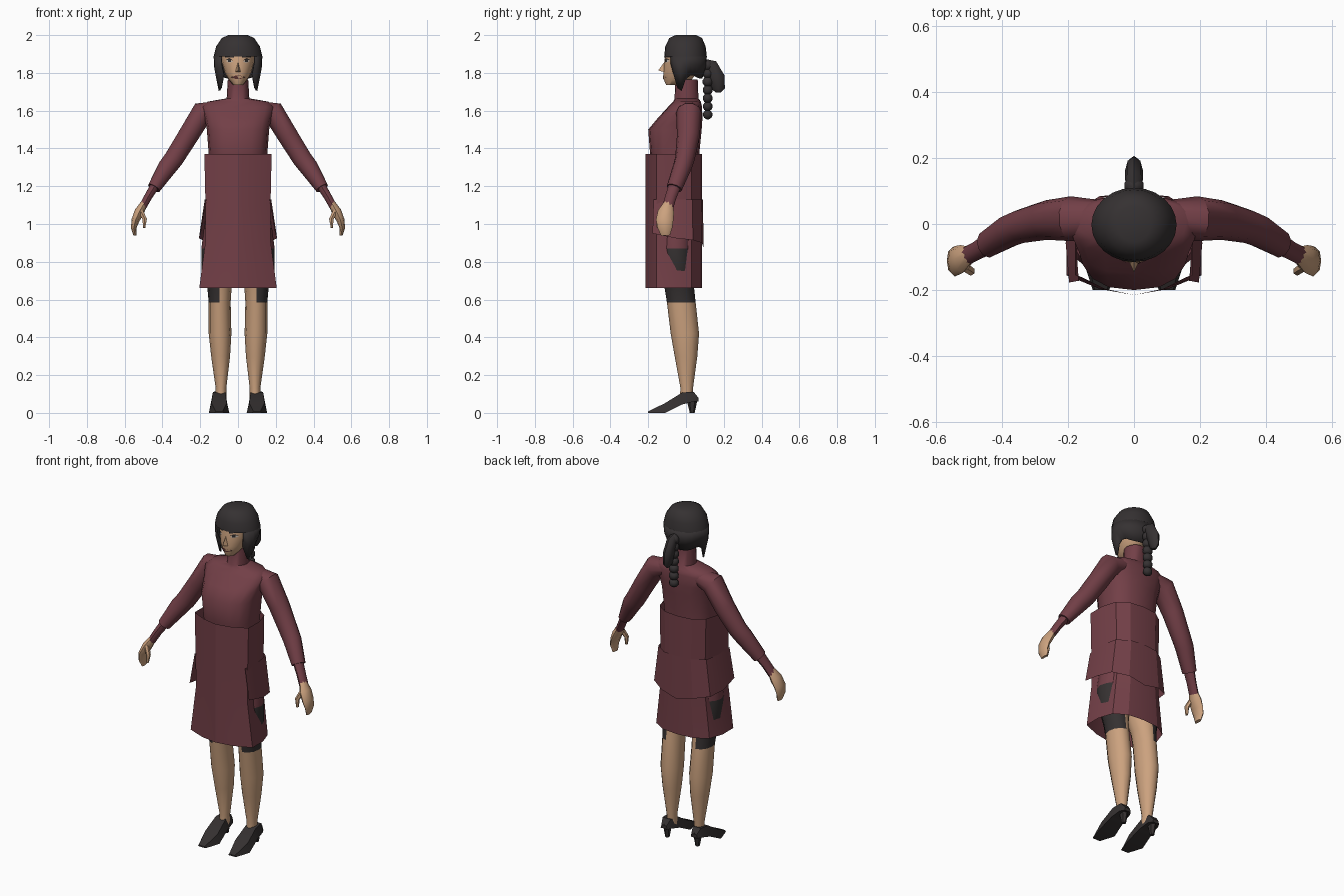
import bpy, bmesh, math
from mathutils import Vector

if "Cube" in bpy.data.objects:
    bpy.data.objects.remove(bpy.data.objects["Cube"])


def material(name, rgb):
    m = bpy.data.materials.new(name)
    m.diffuse_color = (*rgb, 1)
    m.use_nodes = True
    m.node_tree.nodes["Principled BSDF"].inputs["Base Color"].default_value = m.diffuse_color
    return m


MAROON = material("maroon cloth", (0.17, 0.05, 0.063))
SKIN = material("skin", (0.60, 0.36, 0.21))
HAIR = material("charcoal hair", (0.036, 0.031, 0.032))
BLACK = material("black leather", (0.035, 0.03, 0.03))
LIP = material("dark lips", (0.09, 0.03, 0.028))
WHITE = material("eye white", (0.6, 0.55, 0.5))


def mesh(name, verts, faces, mats, rule=None, angle=45, mirror=False, thick=0):
    """Build an object; rule picks a material slot from face centre and normal."""
    bm = bmesh.new()
    vs = [bm.verts.new(v) for v in verts]
    for f in faces:
        bm.faces.new([vs[i] for i in f])
    bmesh.ops.recalc_face_normals(bm, faces=bm.faces)
    for f in bm.faces:
        if rule:
            f.material_index = rule(f.calc_center_median(), f.normal)
    me = bpy.data.meshes.new(name)
    bm.to_mesh(me)
    bm.free()
    for m in mats:
        me.materials.append(m)
    ob = bpy.data.objects.new(name, me)
    bpy.context.collection.objects.link(ob)
    if angle:
        bpy.ops.object.select_all(action='DESELECT')
        ob.select_set(True)
        bpy.context.view_layer.objects.active = ob
        bpy.ops.object.shade_smooth_by_angle(angle=math.radians(angle))
    if mirror:
        ob.modifiers.new("mirror", 'MIRROR').use_mirror_merge = False
    if thick:
        ob.modifiers.new("thickness", 'SOLIDIFY').thickness = thick
    return ob


def loft(name, rings, mats, caps=True, closed=True, **kw):
    n = len(rings[0])
    verts = [v for r in rings for v in r]
    faces = [(i * n + j, i * n + (j + 1) % n, (i + 1) * n + (j + 1) % n, (i + 1) * n + j)
             for i in range(len(rings) - 1) for j in range(n if closed else n - 1)]
    if caps:
        faces += [tuple(range(n))[::-1], tuple(range(len(verts) - n, len(verts)))]
    return mesh(name, verts, faces, mats, **kw)


def oval(z, rx, yf, yb, cx=0, n=16, power=1):
    """Horizontal ring between front yf and back yb, starting at the front."""
    out = []
    for k in range(n):
        s, c = math.sin(2 * math.pi * k / n), math.cos(2 * math.pi * k / n)
        s = math.copysign(abs(s) ** power, s)
        c = math.copysign(abs(c) ** power, c)
        out.append((cx + rx * s, (yf + yb) / 2 - (yb - yf) / 2 * c, z))
    return out


def tube(name, path, mats, ref=(0, 1, 0), n=10, **kw):
    """Path entries are x, y, z, radius across, radius along ref."""
    ps = [Vector(p[:3]) for p in path]
    rings = []
    for i, p in enumerate(ps):
        d = Vector()
        if i:
            d += (p - ps[i - 1]).normalized()
        if i < len(ps) - 1:
            d += (ps[i + 1] - p).normalized()
        d.normalize()
        u = Vector(ref)
        u = (u - d * u.dot(d)).normalized()
        v = d.cross(u)
        rings.append([p + u * path[i][4] * math.cos(2 * math.pi * k / n)
                      + v * path[i][3] * math.sin(2 * math.pi * k / n) for k in range(n)])
    return loft(name, rings, mats, **kw)


# Sweater body with turtleneck
loft("sweater", [oval(*r, power=0.8) for r in (
    (1.05, .14, -.16, .06), (1.37, .155, -.19, .07), (1.50, .165, -.20, .083),
    (1.56, .177, -.15, .087), (1.62, .195, -.095, .085), (1.648, .16, -.068, .078))]
    + [oval(*r) for r in ((1.665, .06, -.06, .066), (1.765, .054, -.058, .062))], [MAROON])

# Sleeves, narrowing to a slim cuff
tube("sleeve", [(.08, .02, 1.615, .04, .05), (.19, .016, 1.588, .064, .068),
                (.265, .012, 1.465, .057, .06), (.34, -.006, 1.345, .054, .052),
                (.375, -.02, 1.30, .052, .05), (.445, -.062, 1.19, .036, .042)],
     [MAROON], mirror=True)
tube("cuff", [(.435, -.057, 1.21, .026, .034), (.475, -.08, 1.145, .022, .03),
              (.505, -.096, 1.09, .021, .03)], [MAROON], mirror=True)

# Hands with curled fingers and a thumb
tube("hand", [(.497, -.093, 1.11, .018, .025), (.522, -.106, 1.065, .026, .043),
              (.543, -.113, 1.02, .021, .046), (.552, -.111, .98, .015, .039),
              (.545, -.108, .94, .009, .024)], [SKIN], n=8, mirror=True)
tube("thumb", [(.515, -.128, 1.07, .014, .016), (.494, -.143, 1.025, .013, .014),
               (.497, -.147, .98, .007, .008)], [SKIN], n=6, mirror=True)


# Faceted high-waisted skirt, open at both ends
HALF = [(0, -.215), (.5, -.197), (1, -.155), (1, -.055), (.86, .03), (.5, .075), (0, .085)]
OUTLINE = HALF + [(-x, y) for x, y in HALF[-2:0:-1]]
loft("skirt", [[(x * w, y, z) for x, y in OUTLINE] for z, w in
               ((1.37, .178), (1.10, .172), (.92, .171), (.66, .205))],
     [MAROON], caps=False, angle=18)

# Flared peplum around the sides and back, with a pointed hem
FLAP = [(.95, -.172, .95), (1, -.055, .925), (.9, .035, .915), (.5, .082, .90), (0, .09, .875)]
FLAP = FLAP + [(-x, y, z) for x, y, z in FLAP[-2::-1]]
loft("peplum", [[(x * .176, y, 1.13) for x, y, z in FLAP],
                [(x * .207, y * 1.03, z) for x, y, z in FLAP]],
     [MAROON], caps=False, closed=False, angle=18)


# Legs with torn stockings on the outer thigh
def leg_colour(c, n):
    if c.z > .86:
        return 2
    return 1 if c.z > .57 and n.x > .15 else 0


loft("leg", [oval(z, rx, cy - ry, cy + ry, cx, 12) for cx, cy, z, rx, ry in (
    (.095, -.05, .98, .085, .085), (.098, -.055, .87, .096, .088), (.1, -.05, .76, .092, .082),
    (.098, -.035, .66, .064, .078), (.097, -.025, .585, .058, .076), (.095, -.006, .42, .06, .075),
    (.092, 0, .30, .05, .06), (.09, .004, .13, .028, .033), (.09, 0, .07, .028, .034))],
    [SKIN, BLACK, MAROON], rule=leg_colour, mirror=True)

# Pointed high-heeled shoes
loft("shoe", [[(.1 + w * sx, y, lo if low else hi) for sx, low in
               ((-1, 1), (1, 1), (.75, 0), (-.75, 0))] for y, lo, hi, w in
              ((-.20, 0, .008, .025), (-.11, 0, .052, .054), (-.02, .045, .108, .044),
               (.04, .06, .112, .036), (.066, .06, .08, .022))],
     [BLACK], mirror=True, angle=30)
loft("heel", [oval(.085, .025, .0, .064, .1, 6), oval(0, .012, .02, .046, .1, 6)],
     [BLACK], mirror=True, angle=30)

# Head
loft("head", [oval(*r) for r in (
    (1.735, .026, -.105, -.03), (1.765, .05, -.118, .03), (1.80, .07, -.12, .06),
    (1.86, .086, -.115, .08), (1.92, .088, -.105, .08))], [SKIN], angle=60)
mesh("nose", [(-.016, -.112, 1.803), (.016, -.112, 1.803), (0, -.147, 1.813), (0, -.113, 1.86)],
     [(0, 1, 2), (1, 3, 2), (3, 0, 2), (0, 3, 1)], [SKIN], angle=0)


# Thin facial plates that follow the curve of the face
def plate(name, outline, mat, surf, lift, mirror=True):
    rx, cy, ry = surf
    vs = [(x, cy - ry * math.sqrt(1 - (x / rx) ** 2) - lift, z) for x, z in outline]
    mesh(name, vs, [tuple(range(len(vs)))], [mat], angle=0, mirror=mirror)


EYES = (.086, -.0175, .0975)
plate("eye_white", [(.026, 1.86), (.044, 1.854), (.064, 1.863), (.046, 1.872)], WHITE, EYES, .003)
plate("iris", [(.038, 1.857), (.052, 1.857), (.052, 1.871), (.038, 1.871)], BLACK, EYES, .005)
plate("lash", [(.024, 1.866), (.045, 1.871), (.07, 1.867), (.046, 1.878)], BLACK, EYES, .006)
plate("brow", [(.022, 1.881), (.068, 1.882), (.068, 1.889), (.022, 1.888)], HAIR, EYES, .004)
plate("lips", [(-.036, 1.777), (-.012, 1.768), (.012, 1.768), (.036, 1.777), (.012, 1.786),
               (-.012, 1.786)], LIP, (.056, -.04, .08), .004, False)

# Hair crown with straight fringe
CROWN = ((2.0, .05, -.055, .055), (1.985, .085, -.088, .085), (1.94, .116, -.11, .104),
         (1.888, .129, -.115, .11))
loft("hair_crown", [oval(*r, n=24) for r in CROWN], [HAIR], angle=50)

# Side locks and nape hair hanging from the crown
TIPS = [1.79, 1.72, 1.705, 1.765, 1.785, 1.785, 1.775, 1.77, 1.77, 1.77]
TIPS = TIPS + TIPS[-2::-1]
ring = oval(1.89, .129, -.115, .11, n=24)[3:22]
loft("side_hair", [ring,
                   [(x * .98, y * .99, 1.89 + (t - 1.89) * .45) for (x, y, z), t in zip(ring, TIPS)],
                   [(x * .82, y * .78, t) for (x, y, z), t in zip(ring, TIPS)]],
     [HAIR], caps=False, closed=False, thick=.008)

# Ponytail and beaded braid
tube("ponytail", [(0, .085, 1.855, .022, .02), (0, .135, 1.835, .036, .027),
                  (0, .163, 1.775, .042, .027), (0, .172, 1.715, .034, .02),
                  (0, .172, 1.695, .012, .01)], [HAIR], ref=(1, 0, 0), n=8)
for i in range(7):
    z = 1.84 - i * .0435
    r = .029 - i * .0006
    loft("braid_bead_%d" % (i + 1),
         [oval(z - r * math.cos(a), r * math.sin(a) * 1.1, .115 - r * math.sin(a),
               .115 + r * math.sin(a), n=10)
          for a in (.25, .8, 1.3, 1.84, 2.34, 2.89)], [HAIR], angle=60)
